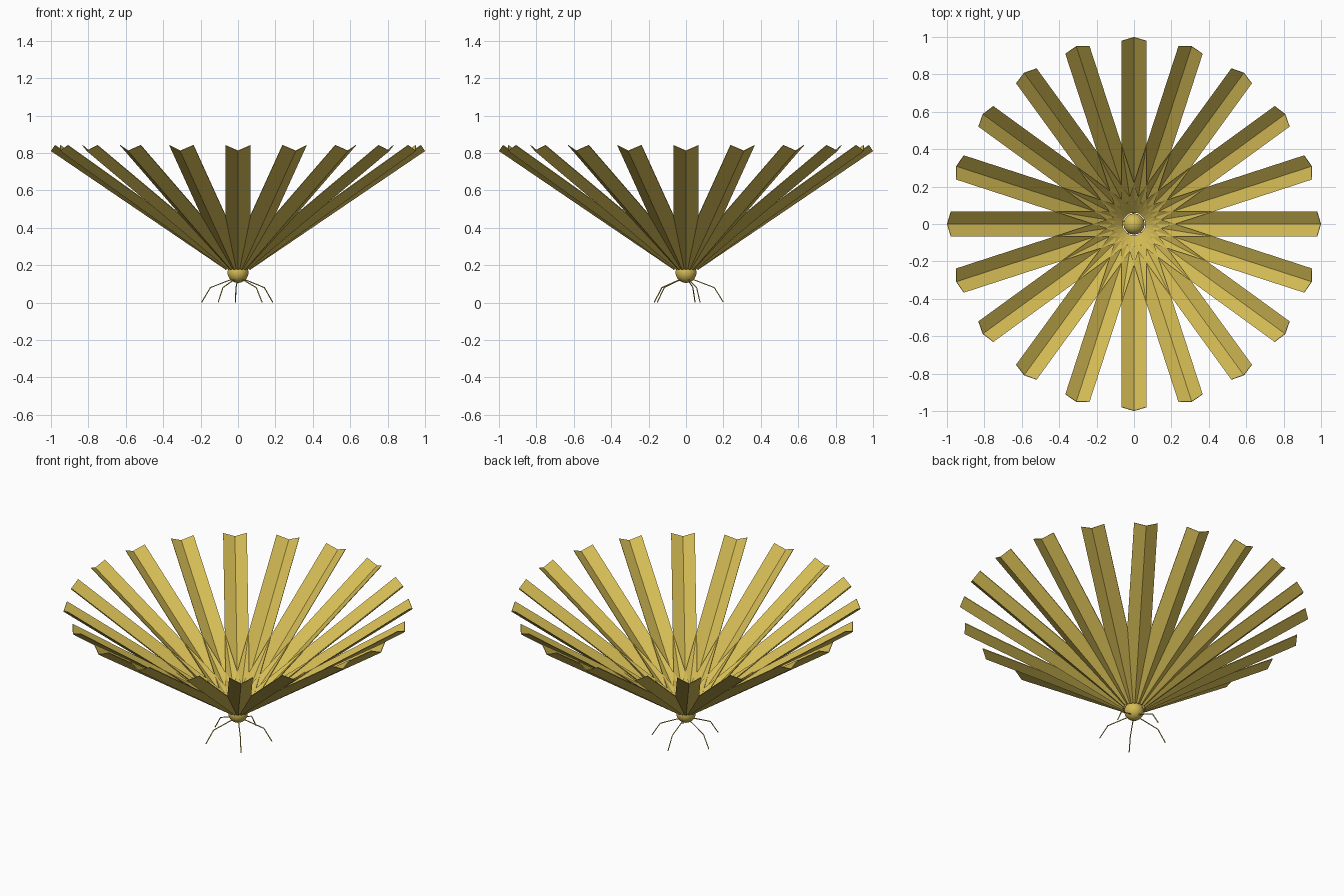
import bpy, bmesh, math
from mathutils import Vector, Matrix

cube = bpy.data.objects.get("Cube")
if cube:
    bpy.data.objects.remove(cube, do_unlink=True)

GOLD = (0.66, 0.50, 0.09, 1.0)
gold = bpy.data.materials.new("warm_gold")
gold.use_nodes = True
gold.diffuse_color = GOLD
gold.node_tree.nodes["Principled BSDF"].inputs["Base Color"].default_value = GOLD


def finish(name, bm):
    mesh = bpy.data.meshes.new(name)
    bmesh.ops.recalc_face_normals(bm, faces=bm.faces)
    bm.to_mesh(mesh)
    bm.free()
    mesh.materials.append(gold)
    obj = bpy.data.objects.new(name, mesh)
    bpy.context.collection.objects.link(obj)
    return obj


# Folded blades: a V-shaped strip with a thin wall, swept outward and upward
BLADES = 20
HALF_WIDTH, FOLD, WALL = 0.068, 0.036, 0.004
root, tip = Vector((0.065, 0, 0.175)), Vector((1.0, 0, 0.81))
along = (tip - root).normalized()
inward = Vector((-along.z, 0, along.x))
profile = [(-HALF_WIDTH, FOLD), (0, 0), (HALF_WIDTH, FOLD),
           (HALF_WIDTH, FOLD + WALL), (0, WALL), (-HALF_WIDTH, FOLD + WALL)]

for i in range(BLADES):
    turn = Matrix.Rotation(math.tau * i / BLADES, 3, 'Z')
    bm = bmesh.new()
    rings = [[bm.verts.new(turn @ (end + inward * h + Vector((0, w, 0))))
              for w, h in profile] for end in (root, tip)]
    n = len(profile)
    for k in range(n):
        j = (k + 1) % n
        bm.faces.new((rings[0][k], rings[0][j], rings[1][j], rings[1][k]))
    for a, b, c, d in ((0, 1, 4, 5), (1, 2, 3, 4)):
        for ring in rings:
            bm.faces.new((ring[a], ring[b], ring[c], ring[d]))
    finish(f"blade_{i + 1}", bm)

# Round hub
bm = bmesh.new()
bmesh.ops.create_uvsphere(bm, u_segments=32, v_segments=16, radius=0.056,
                          matrix=Matrix.Translation((0, 0, 0.161)))
hub = finish("hub", bm)
for face in hub.data.polygons:
    face.use_smooth = True

# Thin bent legs
LEGS, PHASE = 5, math.radians(22)
for i in range(LEGS):
    a = PHASE + math.tau * i / LEGS
    curve = bpy.data.curves.new(f"leg_{i + 1}", 'CURVE')
    curve.dimensions = '3D'
    curve.bevel_depth = 0.003
    curve.bevel_resolution = 1
    curve.use_fill_caps = True
    spline = curve.splines.new('POLY')
    path = [(0.03, 0.125), (0.06, 0.115), (0.152, 0.08), (0.2, 0.002)]
    spline.points.add(len(path) - 1)
    for p, (r, z) in zip(spline.points, path):
        p.co = (r * math.cos(a), r * math.sin(a), z, 1)
    curve.materials.append(gold)
    bpy.context.collection.objects.link(bpy.data.objects.new(f"leg_{i + 1}", curve))
